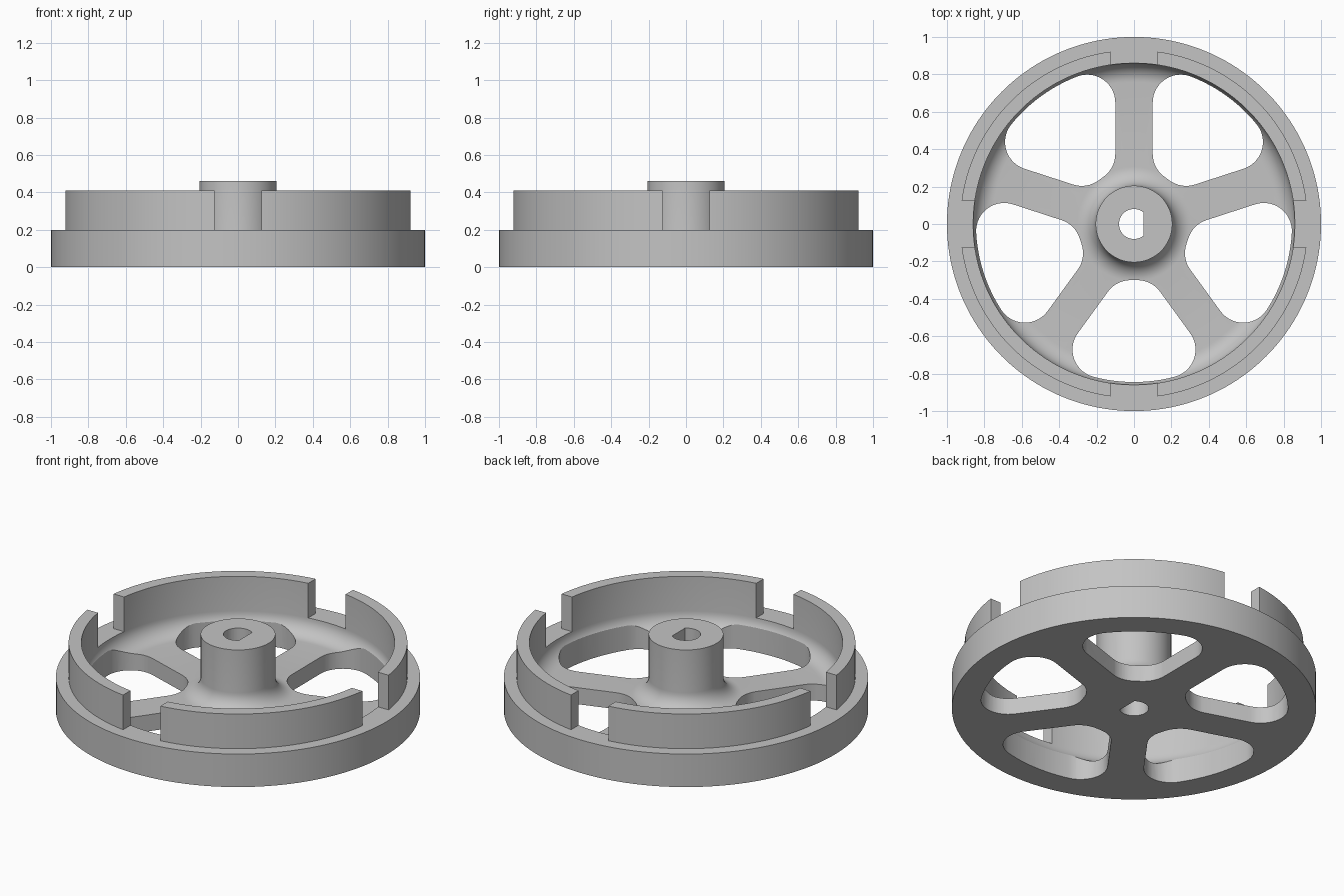
import bpy, bmesh, math
from mathutils import Matrix, Vector

cube = bpy.data.objects.get("Cube")
if cube:
    bpy.data.objects.remove(cube, do_unlink=True)

# Main dimensions
RIM_R, RIM_Z, WEB_Z = 1.0, 0.2, 0.1
RING_IN, RING_OUT, RING_Z = 0.86, 0.93, 0.41
HUB_R, HUB_Z, FILLET = 0.205, 0.46, 0.1
SPOKE_HALF, CORNER, HOLE_IN, HOLE_OUT = 0.1, 0.15, 0.3, 0.845
NOTCH_HALF, BORE_R, BORE_FLAT = 0.125, 0.08, 0.05


def arc(cx, cy, r, start, end, steps):
    """Points on an arc, angles in degrees."""
    angles = [math.radians(start + (end - start) * i / steps) for i in range(steps + 1)]
    return [(cx + r * math.cos(a), cy + r * math.sin(a)) for a in angles]


def add_object(name, bm):
    bmesh.ops.recalc_face_normals(bm, faces=bm.faces[:])
    mesh = bpy.data.meshes.new(name)
    bm.to_mesh(mesh)
    bm.free()
    obj = bpy.data.objects.new(name, mesh)
    bpy.context.collection.objects.link(obj)
    return obj


def add_prism(bm, outline, z0, z1, turn=0.0):
    """Extrude a closed outline from z0 to z1, turned about z."""
    rot = Matrix.Rotation(turn, 3, "Z")
    low = bm.faces.new([bm.verts.new(rot @ Vector((x, y, z0))) for x, y in outline])
    top = bmesh.ops.extrude_face_region(bm, geom=[low])["geom"]
    verts = [v for v in top if isinstance(v, bmesh.types.BMVert)]
    bmesh.ops.translate(bm, verts=verts, vec=(0, 0, z1 - z0))


# Wheel: rim, web, upright ring and filleted hub turned from one profile
fz = WEB_Z + FILLET
profile = [(0, 0), (RIM_R, 0), (RIM_R, RIM_Z), (RING_OUT, RIM_Z),
           (RING_OUT, RING_Z), (RING_IN, RING_Z)]
profile += arc(RING_IN - FILLET, fz, FILLET, 0, -90, 10)
profile += arc(HUB_R + FILLET, fz, FILLET, 270, 180, 10)
profile += [(HUB_R, HUB_Z), (0, HUB_Z)]
bm = bmesh.new()
pts = [bm.verts.new((r, 0, z)) for r, z in profile]
edges = [bm.edges.new(pair) for pair in zip(pts, pts[1:])]
bmesh.ops.spin(bm, geom=pts + edges, axis=(0, 0, 1), cent=(0, 0, 0),
               angle=math.tau, steps=160, use_duplicate=False)
bmesh.ops.remove_doubles(bm, verts=bm.verts[:], dist=1e-5)
wheel = add_object("spoked_wheel", bm)

# Rounded opening between two spokes, pointing along +x
half = math.radians(36)
reach = SPOKE_HALF + CORNER
ix = HOLE_IN + CORNER
iy = (ix * math.sin(half) - reach) / math.cos(half)
orad = HOLE_OUT - CORNER
oang = half - math.asin(reach / orad)
odeg = math.degrees(oang)
ox, oy = orad * math.cos(oang), orad * math.sin(oang)
opening = arc(ix, -iy, CORNER, 180, 306 - 0, 12)
opening = arc(ix, -iy, CORNER, 180, 306, 12)
opening += arc(ox, -oy, CORNER, -54, -odeg, 8)
opening += arc(0, 0, HOLE_OUT, -odeg, odeg, 12)[1:-1]
opening += arc(ox, oy, CORNER, odeg, 126, 14)
opening += arc(ix, iy, CORNER, 126, 180, 8)
# The lower inner corner mirrors the upper one
opening = arc(ix, -iy, CORNER, 180, 234, 8) + arc(ox, -oy, CORNER, 234, 360 - odeg, 14) \
    + arc(0, 0, HOLE_OUT, -odeg, odeg, 12)[1:-1] \
    + arc(ox, oy, CORNER, odeg, 126, 14) + arc(ix, iy, CORNER, 126, 180, 8)

# Cutter: five openings, four ring notches and the D-shaped bore
bm = bmesh.new()
for i in range(5):
    add_prism(bm, opening, -0.1, RIM_Z - 0.02, math.radians(54 + 72 * i))
notch = [(0.8, -NOTCH_HALF), (0.97, -NOTCH_HALF), (0.97, NOTCH_HALF), (0.8, NOTCH_HALF)]
for i in range(4):
    add_prism(bm, notch, RIM_Z, RING_Z + 0.1, math.radians(90 * i))
flat = math.degrees(math.acos(BORE_FLAT / BORE_R))
add_prism(bm, arc(0, 0, BORE_R, flat, 360 - flat, 40), -0.1, HUB_Z + 0.1)
cutter = add_object("opening_cutter", bm)
cutter.hide_render = True

bpy.ops.object.select_all(action="DESELECT")
wheel.select_set(True)
bpy.context.view_layer.objects.active = wheel
cut = wheel.modifiers.new("openings", "BOOLEAN")
cut.operation, cut.solver, cut.object = "DIFFERENCE", "EXACT", cutter
bpy.ops.object.modifier_apply(modifier=cut.name)
bpy.data.objects.remove(cutter, do_unlink=True)

# Plain grey throughout
grey = bpy.data.materials.new("plain_grey")
grey.use_nodes = True
color = (0.55, 0.55, 0.55, 1)
grey.diffuse_color = color
grey.node_tree.nodes["Principled BSDF"].inputs["Base Color"].default_value = color
wheel.data.materials.clear()
wheel.data.materials.append(grey)
bpy.ops.object.shade_smooth_by_angle(angle=math.radians(30))
